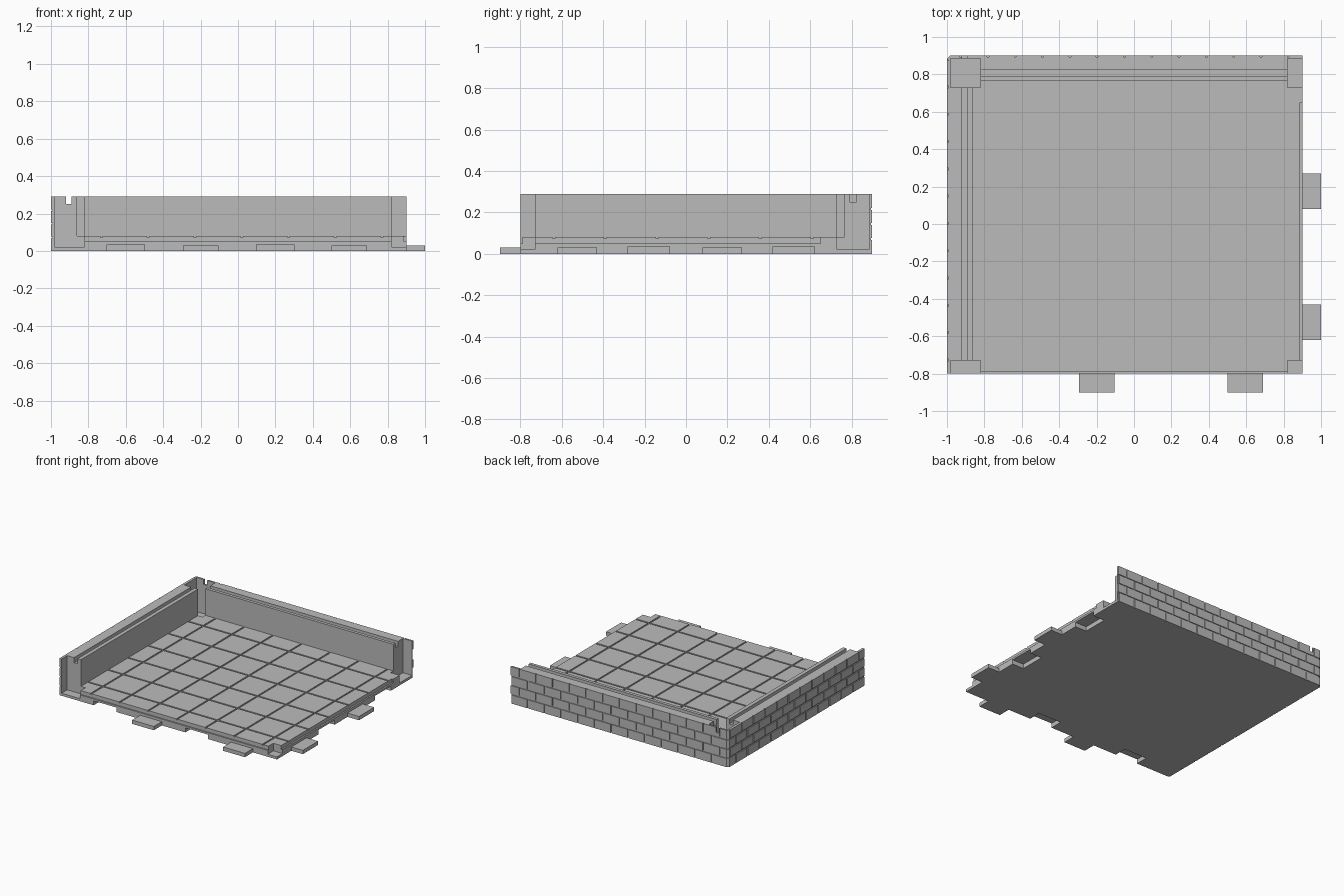
import bpy, bmesh

if "Cube" in bpy.data.objects:
    bpy.data.objects.remove(bpy.data.objects["Cube"])

stone = bpy.data.materials.new("grey_stone")
stone.diffuse_color = (0.5, 0.5, 0.5, 1)
stone.use_nodes = True
stone.node_tree.nodes["Principled BSDF"].inputs["Base Color"].default_value = stone.diffuse_color


def prism(bm, pts, axis, a, b):
    """Extrude a 2D outline along an axis: z uses (x,y), x uses (y,z), y uses (x,z)."""
    place = {'x': lambda p, t: (t, p[0], p[1]),
             'y': lambda p, t: (p[0], t, p[1]),
             'z': lambda p, t: (p[0], p[1], t)}[axis]
    lo = [bm.verts.new(place(p, a)) for p in pts]
    hi = [bm.verts.new(place(p, b)) for p in pts]
    n = len(pts)
    faces = [bm.faces.new(lo), bm.faces.new(hi)]
    for i in range(n):
        j = (i + 1) % n
        faces.append(bm.faces.new((lo[i], lo[j], hi[j], hi[i])))
    bmesh.ops.recalc_face_normals(bm, faces=faces)


def box(bm, x0, x1, y0, y1, z0, z1):
    prism(bm, [(x0, y0), (x1, y0), (x1, y1), (x0, y1)], 'z', z0, z1)


def finish(name, bm):
    me = bpy.data.meshes.new(name)
    bm.to_mesh(me)
    bm.free()
    me.materials.append(stone)
    ob = bpy.data.objects.new(name, me)
    bpy.context.collection.objects.link(ob)
    return ob


def boxes(name, items):
    bm = bmesh.new()
    for it in items:
        box(bm, *it)
    return finish(name, bm)


def carve(ob, cutter):
    mod = ob.modifiers.new("cut", 'BOOLEAN')
    mod.operation, mod.solver, mod.object = 'DIFFERENCE', 'EXACT', cutter
    bpy.context.view_layer.objects.active = ob
    bpy.ops.object.modifier_apply(modifier=mod.name)


# Cutters: corner pillar pockets, connector sockets, slot end
pockets = boxes("pocket_cutter", [(x0, x1, y0, y1, 0.02, 0.4)
                for x0, x1 in ((-1.05, -0.82), (0.82, 1.05))
                for y0, y1 in ((-0.95, -0.73), (0.73, 1.05))])
sockets = boxes("socket_cutter",
                [(x, x + 0.2, -0.9, -0.7, -0.05, 0.035) for x in (-0.7, 0.1)] +
                [(0.8, 1.0, y, y + 0.2, -0.05, 0.035) for y in (-0.28, 0.42)])
slot_end = boxes("slot_cutter", [(-0.92, -0.89, 0.85, 0.95, 0.25, 0.35)])

# Base slab with pockets and sockets
base = boxes("base_slab", [(-0.98, 0.9, -0.8, 0.885, 0, 0.05)])
carve(base, pockets)
carve(base, sockets)

# Connector tabs
boxes("front_tabs", [(x, x + 0.19, -0.9, -0.8, 0, 0.03) for x in (-0.295, 0.5)])
boxes("side_tabs", [(0.9, 1.0, y, y + 0.19, 0, 0.03) for y in (-0.62, 0.08)])

# Floor bed, then tiles standing slightly proud of it
FX0, FX1, FY0, FY1 = -0.86, 0.888, -0.79, 0.765
bed = boxes("floor_bed", [(FX0, FX1, FY0, FY1, 0.05, 0.073)])
carve(bed, pockets)


def spans(lo, hi, start, pitch, gap):
    """Cells of a repeating pattern clipped to lo..hi."""
    out, a = [], start
    while a < hi:
        s, e = max(lo, a + gap / 2), min(hi, a + pitch - gap / 2)
        if e - s > 0.008:
            out.append((s, e))
        a += pitch
    return out


cols = spans(FX0, FX1, -0.98, 0.25, 0.012)
rows = spans(FY0, FY1, -0.89, 0.25, 0.012)
tiles = boxes("floor_tiles", [(*c, *r, 0.073, 0.08) for c in cols for r in rows])
carve(tiles, pockets)
boxes("edge_strip", [(FX1, 0.9, 0.65, 0.73, 0.05, 0.08)])

# Slotted inner walls
TOP = 0.29


def slotted(out, s0, s1, inn):
    return [(out, 0.05), (inn, 0.05), (inn, TOP), (s1, TOP),
            (s1, 0.25), (s0, 0.25), (s0, TOP), (out, TOP)]


bm = bmesh.new()
prism(bm, slotted(-0.98, -0.92, -0.89, -0.86), 'y', -0.73, 0.73)
finish("left_wall", bm)
bm = bmesh.new()
prism(bm, slotted(0.885, 0.825, 0.79, 0.765), 'x', -0.82, 0.82)
finish("back_wall", bm)

# Outer skins, chamfered where they meet
bm = bmesh.new()
prism(bm, [(-0.993, -0.8), (-0.98, -0.8), (-0.98, 0.885), (-0.92, 0.885),
           (-0.92, 0.893), (-0.978, 0.893), (-0.993, 0.878)], 'z', 0, TOP)
finish("left_skin", bm)
boxes("back_skin", [(-0.92, -0.89, 0.885, 0.893, 0, 0.25),
                    (-0.89, 0.9, 0.885, 0.893, 0, TOP)])

# Brick courses on both outer faces, wrapping the corner
ROW, LEN, GAP = TOP / 4, 0.146, 0.01
back, left = [], []
corner = bmesh.new()
for i in range(4):
    z0 = i * ROW + (GAP / 2 if i else 0)
    z1 = (i + 1) * ROW - (GAP / 2 if i < 3 else 0)
    shift = LEN / 2 * (i % 2)
    for a, b in spans(-0.978, 0.9, -1.0 - shift, LEN, GAP):
        back.append((a, b, 0.893, 0.9, z0, z1))
    for a, b in spans(-0.8, 0.878, -0.8 - shift, LEN, GAP):
        left.append((-1.0, -0.993, a, b, z0, z1))
    prism(corner, [(-1.0, 0.878), (-0.993, 0.878), (-0.978, 0.893),
                   (-0.978, 0.9), (-0.984, 0.9), (-1.0, 0.884)], 'z', z0, z1)
carve(boxes("back_bricks", back), slot_end)
boxes("left_bricks", left)
finish("corner_bricks", corner)

# Remove helpers
for c in (pockets, sockets, slot_end):
    bpy.data.objects.remove(c, do_unlink=True)
